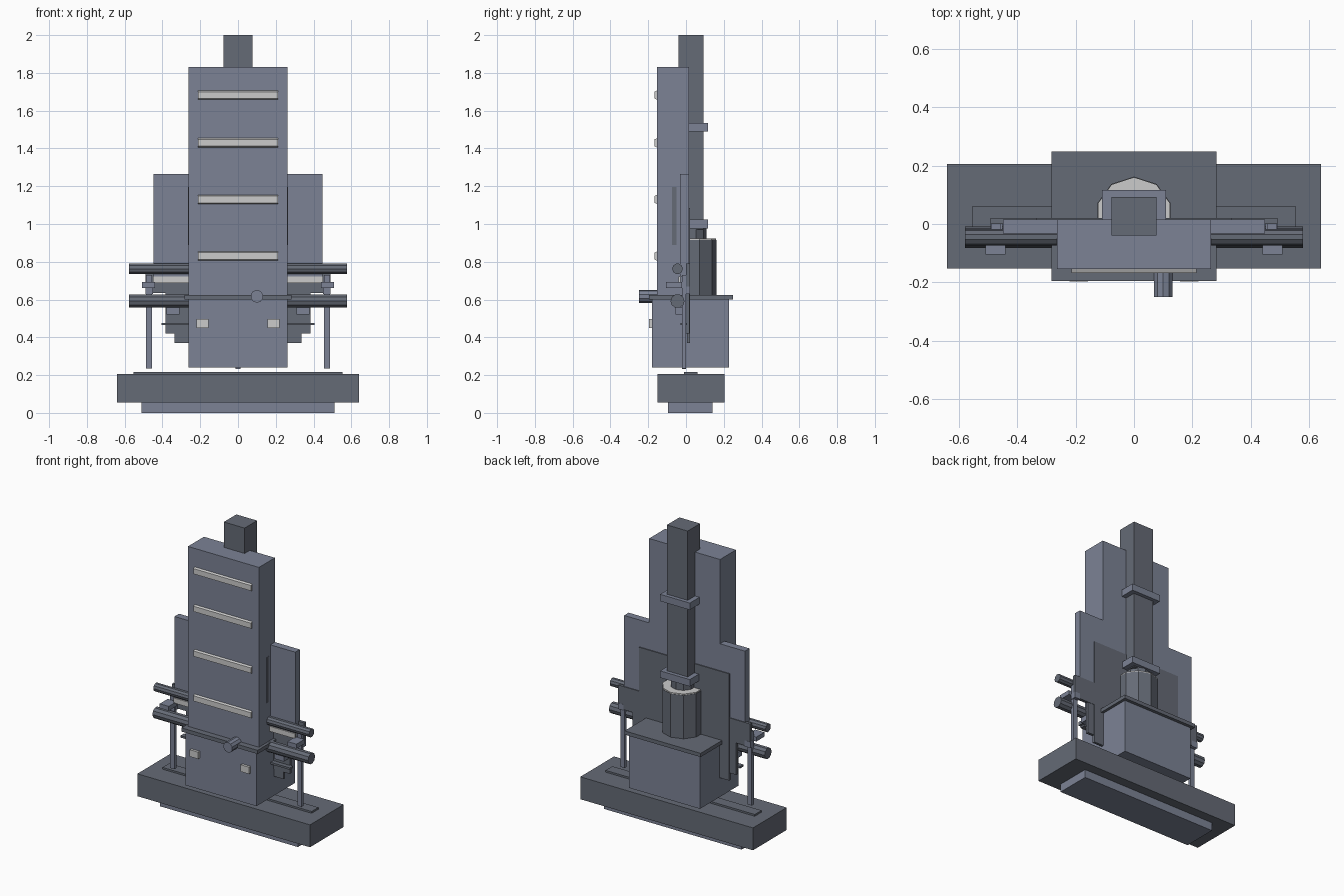
import bpy, bmesh
from math import radians
from mathutils import Matrix

if "Cube" in bpy.data.objects:
    bpy.data.objects.remove(bpy.data.objects["Cube"])


def mat(name, c):
    m = bpy.data.materials.new(name)
    m.diffuse_color = (*c, 1)
    m.use_nodes = True
    m.node_tree.nodes["Principled BSDF"].inputs["Base Color"].default_value = m.diffuse_color
    return m


BODY = mat("slate", (0.2, 0.225, 0.3))
DARK = mat("dark_slate", (0.13, 0.145, 0.18))


def finish(name, bm, m):
    me = bpy.data.meshes.new(name)
    bm.to_mesh(me)
    bm.free()
    ob = bpy.data.objects.new(name, me)
    bpy.context.collection.objects.link(ob)
    if m:
        me.materials.append(m)
    return ob


def box(name, x, y, z, m=None, front_taper=0.0):
    """Box from (min, max) ranges; front_taper shrinks the front face vertically."""
    bm = bmesh.new()
    bmesh.ops.create_cube(bm, size=1)
    zc = sum(z) / 2
    for v in bm.verts:
        front = v.co.y < 0
        v.co = [r[0] + (c + 0.5) * (r[1] - r[0]) for r, c in zip((x, y, z), v.co)]
        if front and front_taper:
            v.co.z += front_taper if v.co.z < zc else -front_taper
    return finish(name, bm, m)


def sym(name, half, y, z, m=None):
    return box(name, (-half, half), y, z, m)


def pair(name, x, y, z, m=None):
    box(name + "_right", x, y, z, m)
    box(name + "_left", (-x[1], -x[0]), y, z, m)


def cyl(name, centre, r, length, axis, m=None, sides=10):
    bm = bmesh.new()
    bmesh.ops.create_cone(bm, cap_ends=True, segments=sides, radius1=r, radius2=r, depth=length)
    rot = {"x": Matrix.Rotation(radians(90), 4, "Y"),
           "y": Matrix.Rotation(radians(90), 4, "X"),
           "z": Matrix.Identity(4)}[axis]
    bmesh.ops.transform(bm, matrix=Matrix.Translation(centre) @ rot, verts=bm.verts)
    return finish(name, bm, m)


# Base and floor rail
sym("base_foot", 0.51, (-0.095, 0.14), (0, 0.06), BODY)
sym("base_block", 0.64, (-0.152, 0.205), (0.055, 0.205), DARK)
sym("base_rail", 0.553, (-0.01, 0.062), (0.2, 0.217), DARK)

# Lower housing with lid
sym("housing", 0.263, (-0.18, 0.227), (0.24, 0.602), BODY)
sym("housing_lid", 0.282, (-0.195, 0.248), (0.6, 0.625), DARK)
sym("housing_pin", 0.012, (-0.02, 0.0), (0.232, 0.245), BODY)
pair("housing_lamp", (0.157, 0.22), (-0.197, -0.175), (0.45, 0.496))

# Main column with front strips and side vents
sym("column", 0.263, (-0.154, 0.015), (0.6, 1.83), BODY)
for i, z in enumerate((0.83, 1.13, 1.43, 1.682)):
    box(f"front_strip_{i}", (-0.213, 0.213), (-0.167, -0.15), (z - 0.026, z + 0.026), None, 0.008)
pair("side_vent", (0.26, 0.2645), (-0.073, -0.05), (0.89, 1.195), DARK)

# Rear plates
sym("shoulder_plate", 0.448, (-0.033, 0.015), (0.72, 1.265), BODY)
sym("back_panel", 0.335, (0.004, 0.021), (0.37, 1.085), DARK)
sym("back_panel_wide", 0.49, (0.0, 0.02), (0.635, 0.79), DARK)
sym("back_panel_low", 0.385, (0.0, 0.018), (0.42, 0.65), DARK)
sym("light_strip", 0.45, (-0.04, -0.028), (0.688, 0.722))

# Mast, clamps and barrel
sym("mast", 0.077, (-0.04, 0.092), (0.97, 2.0), DARK)
for i, z in enumerate((0.977, 1.49)):
    sym(f"mast_clamp_{i}", 0.11, (0.01, 0.117), (z, z + 0.046), BODY)
cyl("barrel_neck", (0, 0.03, 0.95), 0.078, 0.07, "z", DARK)
cyl("barrel", (0, 0.03, 0.768), 0.132, 0.296, "z", DARK)
cyl("barrel_cap", (0, 0.03, 0.919), 0.13, 0.01, "z")

# Cross rods and front knob
cyl("upper_rod", (0, -0.045, 0.763), 0.028, 1.154, "x", DARK)
cyl("lower_rod", (0, -0.045, 0.592), 0.037, 1.154, "x", DARK)
cyl("front_knob", (0.1, -0.2, 0.617), 0.034, 0.1, "y", BODY)

# Legs with brackets and side fittings
pair("leg", (0.455, 0.487), (-0.022, 0.0), (0.235, 0.73), BODY)
pair("leg_slider", (0.45, 0.491), (-0.018, 0.021), (0.63, 0.67), BODY)
pair("leg_bracket", (0.44, 0.507), (-0.105, -0.02), (0.662, 0.692), BODY)
pair("side_block", (0.31, 0.378), (-0.055, 0.005), (0.522, 0.558), BODY)
pair("side_bar", (0.25, 0.405), (-0.03, 0.005), (0.464, 0.477), DARK)
